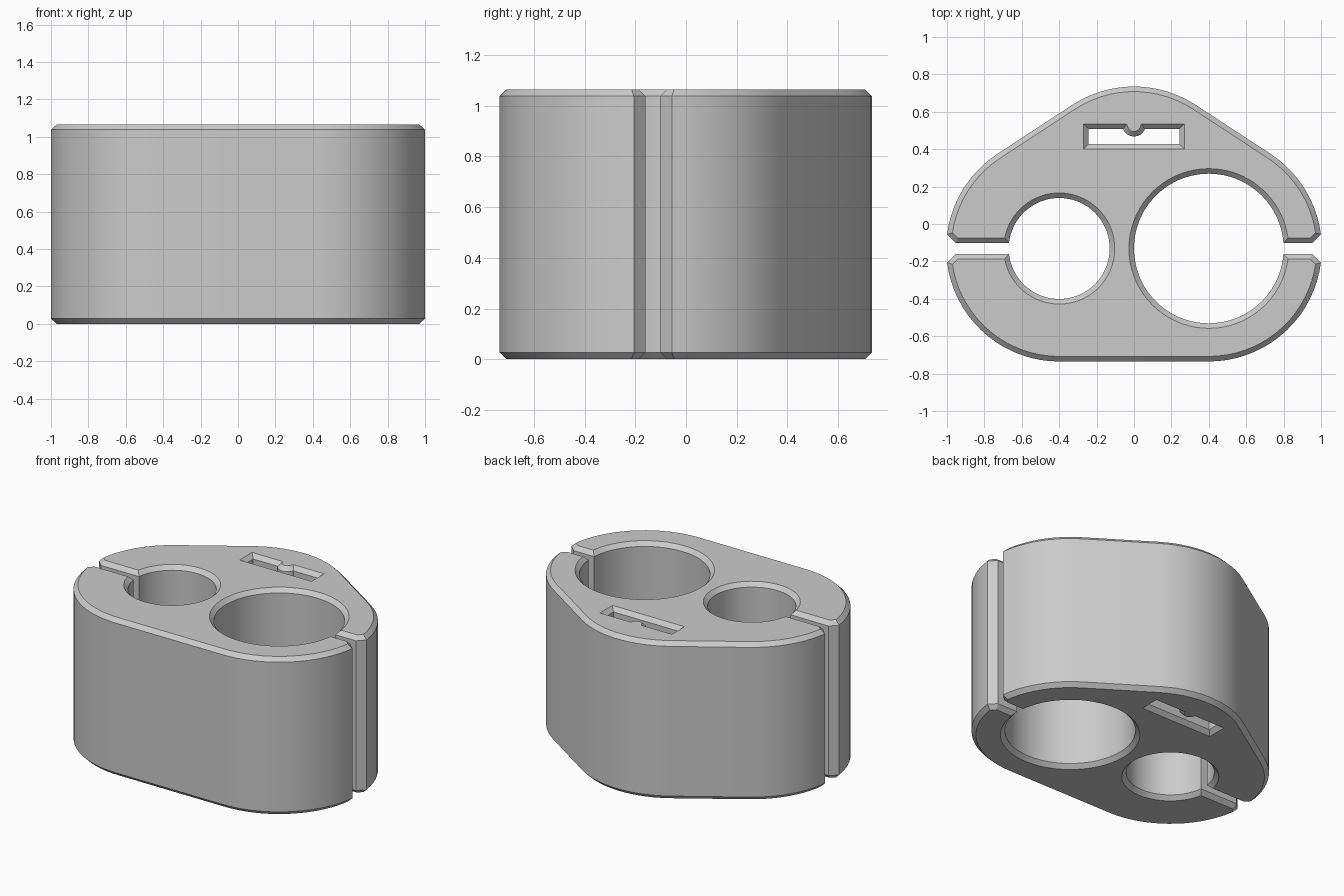
import bpy
import bmesh
from math import atan2, asin, sin, cos, pi, radians
from mathutils import Vector

cube = bpy.data.objects.get("Cube")
if cube:
    bpy.data.objects.remove(cube, do_unlink=True)

HEIGHT, CHAMFER = 1.065, 0.027
AXIS_Y, SIDE_X, ROUND = -0.131, 0.4, 0.604     # rounded triangle outline
SLOT, LIP = 0.029, 0.075                       # half gap, half gap at the mouth
BORE_LEFT, BORE_RIGHT = 0.4, 0.27


def arc(x, y, r, start, end):
    steps = max(6, round(abs(end - start) / radians(5)))
    angles = [start + (end - start) * i / steps for i in range(steps + 1)]
    return [Vector((x + r * cos(a), y + r * sin(a))) for a in angles]


def inset(loop, d):
    """Mitred offset to the left of the path, into the material."""
    result = []
    for i, p in enumerate(loop):
        e1 = (p - loop[i - 1]).normalized()
        e2 = (loop[(i + 1) % len(loop)] - p).normalized()
        n1, n2 = Vector((-e1.y, e1.x)), Vector((-e2.y, e2.x))
        result.append(p + (n1 + n2) * d / (1 + n1.dot(n2)))
    return result


# Outline: lobes, slots and bores form one continuous path
mouth = asin(LIP / ROUND)
shoulder = atan2(SIDE_X, -2 * AXIS_Y)
slot_l, slot_r = asin(SLOT / BORE_LEFT), asin(SLOT / BORE_RIGHT)
lip_x = SIDE_X + ROUND - 0.051
outline = (
    arc(SIDE_X, AXIS_Y, ROUND, -pi / 2, -mouth)
    + [Vector((lip_x, AXIS_Y - SLOT))]
    + arc(SIDE_X, AXIS_Y, BORE_LEFT, -slot_l, slot_l - 2 * pi)
    + [Vector((lip_x, AXIS_Y + SLOT))]
    + arc(SIDE_X, AXIS_Y, ROUND, mouth, shoulder)
    + arc(0, -AXIS_Y, ROUND, shoulder, pi - shoulder)
    + arc(-SIDE_X, AXIS_Y, ROUND, pi - shoulder, pi - mouth)
    + [Vector((-lip_x, AXIS_Y + SLOT))]
    + arc(-SIDE_X, AXIS_Y, BORE_RIGHT, pi - slot_r, slot_r - pi)
    + [Vector((-lip_x, AXIS_Y - SLOT))]
    + arc(-SIDE_X, AXIS_Y, ROUND, pi + mouth, 1.5 * pi)
)

# Rectangular through pocket with a rounded nub on its back wall
front, back, half, nub_y, nub_r = 0.428, 0.508, 0.242, 0.53, 0.062
g = asin((nub_y - back) / nub_r)
pocket = (
    [Vector((-half, front)), Vector((-half, back))]
    + arc(0, nub_y, nub_r, pi + g, 2 * pi - g)
    + [Vector((half, back)), Vector((half, front))]
)

# Chamfered walls, then flat caps
bm = bmesh.new()
caps = {0: [], 3: []}
for loop in (outline, pocket):
    small = inset(loop, CHAMFER)
    layers = ((small, 0), (loop, CHAMFER), (loop, HEIGHT - CHAMFER), (small, HEIGHT))
    rings = [[bm.verts.new((p.x, p.y, z)) for p in pts] for pts, z in layers]
    for low, high in zip(rings, rings[1:]):
        for i in range(len(loop)):
            bm.faces.new((low[i - 1], low[i], high[i], high[i - 1]))
    for k in caps:
        ring = rings[k]
        caps[k] += [bm.edges.get((ring[i - 1], ring[i])) for i in range(len(ring))]
for k, edges in caps.items():
    bmesh.ops.triangle_fill(bm, use_beauty=True, edges=edges,
                            normal=(0, 0, 1 if k else -1))
bmesh.ops.recalc_face_normals(bm, faces=bm.faces)
mesh = bpy.data.meshes.new("clip_body")
bm.to_mesh(mesh)
bm.free()

# Plain grey material
grey = bpy.data.materials.new("plain_grey")
grey.use_nodes = True
colour = (0.6, 0.6, 0.6, 1)
grey.diffuse_color = colour
grey.node_tree.nodes["Principled BSDF"].inputs["Base Color"].default_value = colour
mesh.materials.append(grey)

body = bpy.data.objects.new("clip_body", mesh)
bpy.context.collection.objects.link(body)
bpy.context.view_layer.objects.active = body
body.select_set(True)
bpy.ops.object.shade_smooth_by_angle(angle=radians(25))
